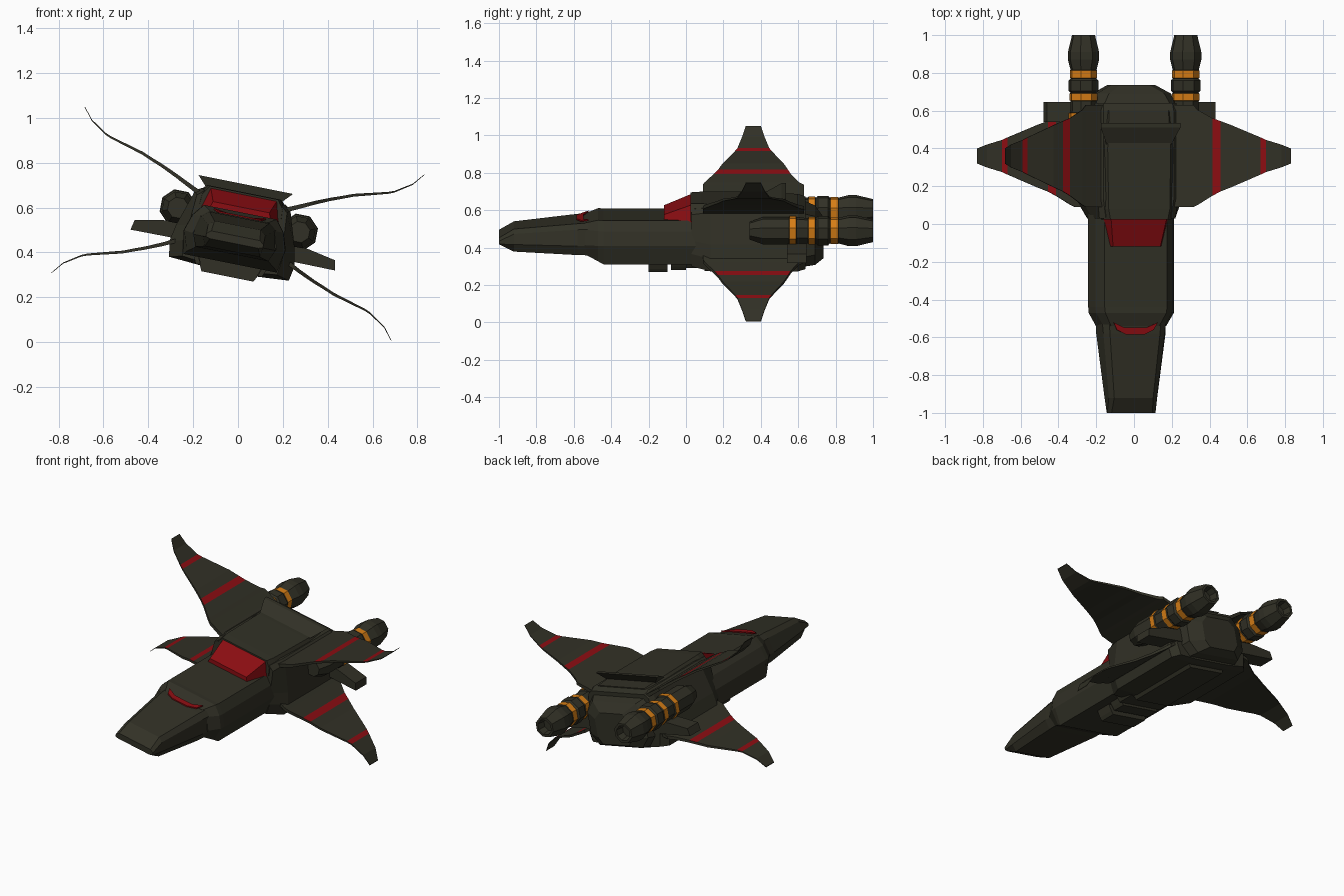
import bpy, bmesh, math
from mathutils import Matrix, Vector

if "Cube" in bpy.data.objects:
    bpy.data.objects.remove(bpy.data.objects["Cube"])

# The whole craft is banked about its long axis
BANK = Matrix.Translation((0, 0, 0.528)) @ Matrix.Rotation(math.radians(11.3), 4, 'Y')


def material(name, rgb):
    m = bpy.data.materials.new(name)
    m.diffuse_color = (*rgb, 1)
    m.use_nodes = True
    m.node_tree.nodes["Principled BSDF"].inputs["Base Color"].default_value = m.diffuse_color
    return m


HULL = material("dark olive hull", (0.031, 0.030, 0.019))
RED = material("deep red", (0.26, 0.004, 0.006))
ORANGE = material("orange band", (0.68, 0.21, 0.008))


def finish(name, bm, mats):
    bmesh.ops.recalc_face_normals(bm, faces=bm.faces)
    bm.transform(BANK)
    me = bpy.data.meshes.new(name)
    bm.to_mesh(me)
    bm.free()
    ob = bpy.data.objects.new(name, me)
    bpy.context.collection.objects.link(ob)
    for m in mats:
        me.materials.append(m)
    return ob


def skin(bm, rings):
    """Bridge closed rings of points and cap both ends; returns faces per span."""
    vs = [[bm.verts.new(p) for p in r] for r in rings]
    n = len(vs[0])
    spans = []
    for a, b in zip(vs, vs[1:]):
        spans.append([bm.faces.new((a[i], a[(i + 1) % n], b[(i + 1) % n], b[i])) for i in range(n)])
    bm.faces.new(vs[0])
    bm.faces.new(vs[-1])
    return spans


def hull(name, sections, mat=HULL):
    """Loft of half sections (half width, height), top to bottom, mirrored across the middle."""
    bm = bmesh.new()
    skin(bm, [[(u, y, w) for u, w in half] + [(-u, y, w) for u, w in reversed(half)]
              for y, half in sections])
    return finish(name, bm, [mat])


# Nose wedge
hull("nose", [
    (-1.0, [(.11, -.055), (.13, -.07), (.13, -.085), (.11, -.09)]),
    (-.92, [(.105, -.008), (.13, -.03), (.142, -.085), (.125, -.127)]),
    (-.58, [(.135, .027), (.165, 0), (.187, -.085), (.165, -.138)]),
    (-.45, [(.145, .033), (.18, .005), (.187, -.085), (.17, -.14)])])

# Forward body
fore = [(.168, .05), (.208, 0), (.232, -.075), (.212, -.18)]
hull("forward_body", [
    (-.54, [(.13, .03), (.165, .0), (.19, -.08), (.16, -.135)]),
    (-.47, [(.165, .052), (.205, 0), (.23, -.075), (.2, -.165)]),
    (-.44, fore), (.08, fore)])

# Rear body and tapered tail
rear = [(.19, .125), (.217, .105), (.27, -.06), (.285, -.135), (.272, -.205), (.13, -.215)]
hull("rear_body", [
    (.03, [(.175, .115), (.205, .09), (.215, -.05), (.225, -.12), (.215, -.19), (.12, -.2)]),
    (.13, rear), (.60, rear),
    (.64, [(.185, .11), (.21, .09), (.24, -.05), (.25, -.12), (.235, -.2), (.12, -.21)])])
hull("tail", [
    (.63, [(.18, .09), (.215, .04), (.215, -.14), (.17, -.2)]),
    (.69, [(.15, .07), (.2, .0), (.2, -.13), (.15, -.195)]),
    (.735, [(.08, .02), (.12, -.02), (.12, -.13), (.09, -.17)])])

# Roof over the cabin
hull("roof", [
    (.025, [(.155, .14), (.182, .10), (.185, .05)]),
    (.08, [(.165, .142), (.19, .105), (.19, .05)]),
    (.40, [(.17, .14), (.195, .115), (.195, .05)]),
    (.60, [(.16, .13), (.19, .10), (.19, .05)])])

# Raked spoiler that widens towards its top edge
bm = bmesh.new()
skin(bm, [[(-h, y0, w), (h, y0, w), (h, y1, w), (-h, y1, w)]
          for h, y0, y1, w in [(.165, .40, .50, .125), (.215, .51, .535, .178)]])
finish("spoiler", bm, [HULL])

# Red canopy and nose window
hull("canopy", [
    (-.118, [(.128, .075), (.14, .04)]),
    (.04, [(.152, .137), (.178, .04)])], RED)
bm = bmesh.new()
outline = [(.118, -.522), (.1, -.56), (.05, -.585), (-.05, -.585), (-.1, -.56),
           (-.118, -.522), (-.06, -.548), (.06, -.548)]
skin(bm, [[(u, y, .031 + d + max(0, y + .55) * .35) for u, y in outline] for d in (0, .007)])
finish("nose_window", bm, [RED])

# Stepped belly blocks
for i, (y0, y1, h, w) in enumerate([(-.2, -.1, .118, -.24), (-.08, .0, .125, -.226),
                                    (.0, .1, .15, -.212), (.1, .58, .118, -.235)]):
    half = [(h + .03, -.15), (h + .01, w + .02), (h, w)]
    hull(f"belly_block_{i + 1}", [(y0, half), (y1, half)])

# Four curved wings in an X: (span, height, leading y, trailing y, thickness)
STATIONS = [(.12, .070, .09, .63, .024), (.22, .112, .09, .63, .022), (.29, .145, .09, .63, .019),
            (.31, .155, .10, .605, .018), (.385, .188, .15, .56, .015), (.425, .203, .172, .545, .014),
            (.48, .225, .195, .523, .013), (.63, .266, .262, .458, .009), (.657, .277, .275, .445, .008),
            (.73, .325, .30, .42, .006), (.772, .377, .32, .40, .004)]
for sx, xn in ((1, "right"), (-1, "left")):
    for sz, zn in ((1, "upper"), (-1, "lower")):
        bm = bmesh.new()
        spans = skin(bm, [[(sx * u, y0, sz * w + t / 2), (sx * u, y1, sz * w + t / 2),
                           (sx * u, y1, sz * w - t / 2), (sx * u, y0, sz * w - t / 2)]
                          for u, w, y0, y1, t in STATIONS])
        for k in (4, 7):            # painted stripes on the upper skin only
            spans[k][0].material_index = 1
        finish(f"{zn}_{xn}_wing", bm, [HULL, RED])

# Engines: eight-sided turned pods (y, radius, is orange band)
POD = [(.34, .048, 0), (.41, .074, 0), (.55, .074, 0), (.553, .08, 1), (.587, .08, 0), (.59, .072, 0),
       (.652, .07, 0), (.655, .075, 1), (.69, .075, 0), (.695, .07, 0), (.705, .08, 0), (.76, .08, 0),
       (.77, .068, 0), (.773, .073, 1), (.813, .073, 0), (.816, .07, 0), (.87, .084, 0), (.91, .084, 0),
       (1.0, .062, 0), (1.0, .047, 0), (.95, .04, 0)]
# Side fins: front outline pushed along y
FIN = [(.2, -.04), (.33, -.05), (.455, -.075), (.465, -.12), (.2, -.118)]
for sx, xn in ((1, "right"), (-1, "left")):
    bm = bmesh.new()
    angles = [math.pi / 8 + k * math.pi / 4 for k in range(8)]
    spans = skin(bm, [[(sx * .276 + r * math.cos(a), y, .017 + r * math.sin(a)) for a in angles]
                      for y, r, _ in POD])
    for faces, (_, _, band) in zip(spans, POD):
        for f in faces:
            f.material_index = band
    finish(f"{xn}_engine", bm, [HULL, ORANGE])
    bm = bmesh.new()
    skin(bm, [[(sx * u, y, w) for u, w in FIN] for y in (.54, .645)])
    finish(f"{xn}_side_fin", bm, [HULL])
